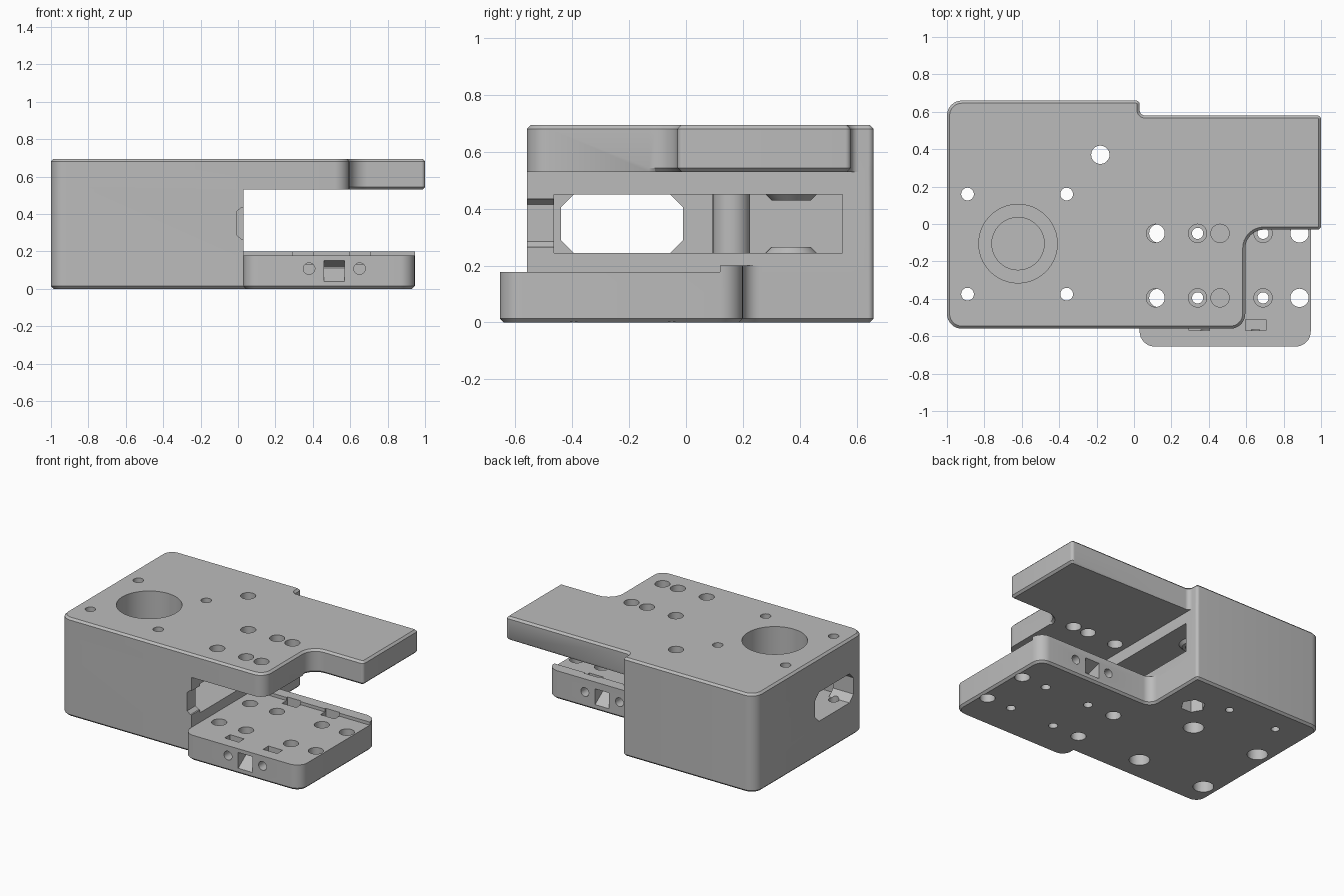
import bpy, bmesh, math
from mathutils import Vector

cube = bpy.data.objects.get("Cube")
if cube:
    bpy.data.objects.remove(cube, do_unlink=True)

grey = bpy.data.materials.new("machined_grey")
grey.use_nodes = True
colour = (0.5, 0.5, 0.5, 1)
grey.diffuse_color = colour
grey.node_tree.nodes["Principled BSDF"].inputs["Base Color"].default_value = colour


def rounded(corners, steps=8):
    """Outline from (x, y, radius) corners, each replaced by an arc."""
    out = []
    for i, (x, y, r) in enumerate(corners):
        p = Vector((x, y))
        if r == 0:
            out.append(p)
            continue
        a = (Vector(corners[i - 1][:2]) - p).normalized()
        b = (Vector(corners[(i + 1) % len(corners)][:2]) - p).normalized()
        centre = p + (a + b) * r
        for k in range(steps + 1):
            t = k / steps * math.pi / 2
            out.append(centre - b * r * math.cos(t) - a * r * math.sin(t))
    return out


def make(name, bm):
    mesh = bpy.data.meshes.new(name)
    bm.to_mesh(mesh)
    bm.free()
    mesh.materials.append(grey)
    ob = bpy.data.objects.new(name, mesh)
    bpy.context.collection.objects.link(ob)
    return ob


def prism(name, outline, lo, hi, axis="z", chamfer=None):
    """Extrude an outline along an axis; chamfer picks edges by their midpoint."""
    place = {"z": lambda a, b, c: (a, b, c),
             "x": lambda a, b, c: (c, a, b),
             "y": lambda a, b, c: (a, c, b)}[axis]
    bm = bmesh.new()
    low = [bm.verts.new(place(p[0], p[1], lo)) for p in outline]
    high = [bm.verts.new(place(p[0], p[1], hi)) for p in outline]
    bm.faces.new(low)
    bm.faces.new(high)
    for i in range(len(low)):
        bm.faces.new((low[i - 1], low[i], high[i], high[i - 1]))
    bmesh.ops.remove_doubles(bm, verts=bm.verts, dist=1e-5)
    bmesh.ops.recalc_face_normals(bm, faces=bm.faces)
    if chamfer:
        edges = [e for e in bm.edges
                 if abs(e.verts[0].co.z - e.verts[1].co.z) < 1e-5
                 and chamfer((e.verts[0].co + e.verts[1].co) / 2)]
        bmesh.ops.bevel(bm, geom=edges, offset=0.014, segments=1,
                        affect="EDGES", clamp_overlap=False)
    return make(name, bm)


def circle(x, y, r, n=32):
    return [(x + r * math.cos(math.tau * k / n), y + r * math.sin(math.tau * k / n))
            for k in range(n)]


def rect(x0, x1, y0, y1):
    return [(x0, y0), (x1, y0), (x1, y1), (x0, y1)]


def combine(other, operation="DIFFERENCE"):
    mod = body.modifiers.new("combine", "BOOLEAN")
    mod.operation, mod.solver, mod.object = operation, "EXACT", other
    bpy.context.view_layer.objects.active = body
    bpy.ops.object.modifier_apply(modifier=mod.name)
    bpy.data.objects.remove(other, do_unlink=True)


def drill(x, y, r, lo, hi, n=32):
    combine(prism("drill", circle(x, y, r, n), lo, hi))


TOP, EDGE, FLOOR, CEILING = 0.695, 0.03, 0.245, 0.45

# Base: housing foot and lower plate in one outline
body = prism("machined_body", rounded([
    (-1, -.56, .08), (EDGE, -.56, 0), (EDGE, -.655, .08), (.945, -.655, .08),
    (.945, .2, .08), (EDGE, .2, .06), (EDGE, .66, .02), (-1, .66, .08)]),
    0, .178, chamfer=lambda m: m.z < .01)

# Housing core
combine(prism("housing", rounded([
    (-1, -.56, .08), (EDGE, -.56, 0), (EDGE, .66, .02), (-1, .66, .08)]),
    .1, .6), "UNION")

# Top plate with its front right cutout
combine(prism("top_plate", rounded([
    (-1, -.56, .08), (.595, -.56, .08), (.595, -.03, .1), (1, -.03, .02),
    (1, .58, .02), (EDGE, .58, .03), (EDGE, .66, .02), (-1, .66, .08)]),
    .53, TOP, chamfer=lambda m: m.z > .6 or (m.x > .1 and m.y > -.17)), "UNION")

# Raised rim at the back of the lower plate
combine(prism("plate_rim", rounded([
    (-.05, .12, 0), (.945, .12, 0), (.945, .2, .08), (EDGE, .2, .06),
    (EDGE, .3, 0), (-.05, .3, 0)]), .1, .2), "UNION")

# Inner chamber, side window and front notch
combine(prism("chamber", rect(-.84, .2, -.465, .55), FLOOR, CEILING))
c = .045
combine(prism("window", [
    (-.44 + c, FLOOR), (-.01 - c, FLOOR), (-.01, FLOOR + c), (-.01, CEILING - c),
    (-.01 - c, CEILING), (-.44 + c, CEILING), (-.44, CEILING - c), (-.44, FLOOR + c)],
    -1.1, -.8, "x"))
combine(prism("notch", [
    (.06, .265), (.06, .435), (.02, .435), (-.005, .415), (-.005, .285), (.02, .265)],
    -.7, -.44, "y"))

# Column and tapered bosses inside the chamber
combine(prism("column", circle(-.36, .16, .066), FLOOR - .02, CEILING + .02), "UNION")
for z, sign in ((FLOOR, 1), (CEILING, -1)):
    bm = bmesh.new()
    bmesh.ops.create_cone(bm, cap_ends=True, segments=32, depth=.04,
                          radius1=.11 if sign > 0 else .07,
                          radius2=.07 if sign > 0 else .11)
    bmesh.ops.translate(bm, vec=(-.18, .37, z), verts=bm.verts)
    combine(make("boss", bm), "UNION")

# Large round opening with a stepped floor
drill(-.62, -.105, .21, .3, .8, 64)
drill(-.62, -.105, .14, .1, .35, 64)

# Housing mounting holes with counterbores underneath
for x in (-.89, -.36):
    for y in (-.375, .16):
        drill(x, y, .034, -.1, .8)
        drill(x, y, .066, -.1, .12)
drill(-.18, .37, .049, -.1, .8)
drill(-.18, .37, .08, -.1, .1, 6)
for x in (-.77, -.39):
    drill(x, .48, .027, -.1, .12)

# Two rows of holes through the top and lower plates
for y in (-.05, -.395):
    for x in (.115, .34, .46):
        drill(x, y, .049, .4, .8)
    for x in (.13, .885):
        drill(x, y, .049, -.1, .3)
    for x in (.34, .69):
        drill(x, y, .03, -.1, .3)
        drill(x, y, .049, .1, .3)

# Slots in the lower plate surface
for x in (.35, .65):
    for y in (-.54, .1):
        combine(prism("slot", rect(x - .055, x + .055, y - .03, y + .03), .13, .3))

# Side sockets on the front and back of the lower plate
for face, inward in ((-.655, 1), (.2, -1)):
    outer, inner = sorted((face - inward * .02, face + inward * .09))
    for x in (.38, .65):
        combine(prism("socket", circle(x, .108, .031, 24), outer, inner, "y"))
    tip = face + inward * .1
    combine(prism("wedge", [(face - inward * .01, .033), (face - inward * .01, .155),
                            (tip, .118), (tip, .112)], .46, .57, "x"))

# Shading
bpy.ops.object.select_all(action="DESELECT")
body.select_set(True)
bpy.context.view_layer.objects.active = body
bpy.ops.object.shade_smooth_by_angle(angle=math.radians(30))
